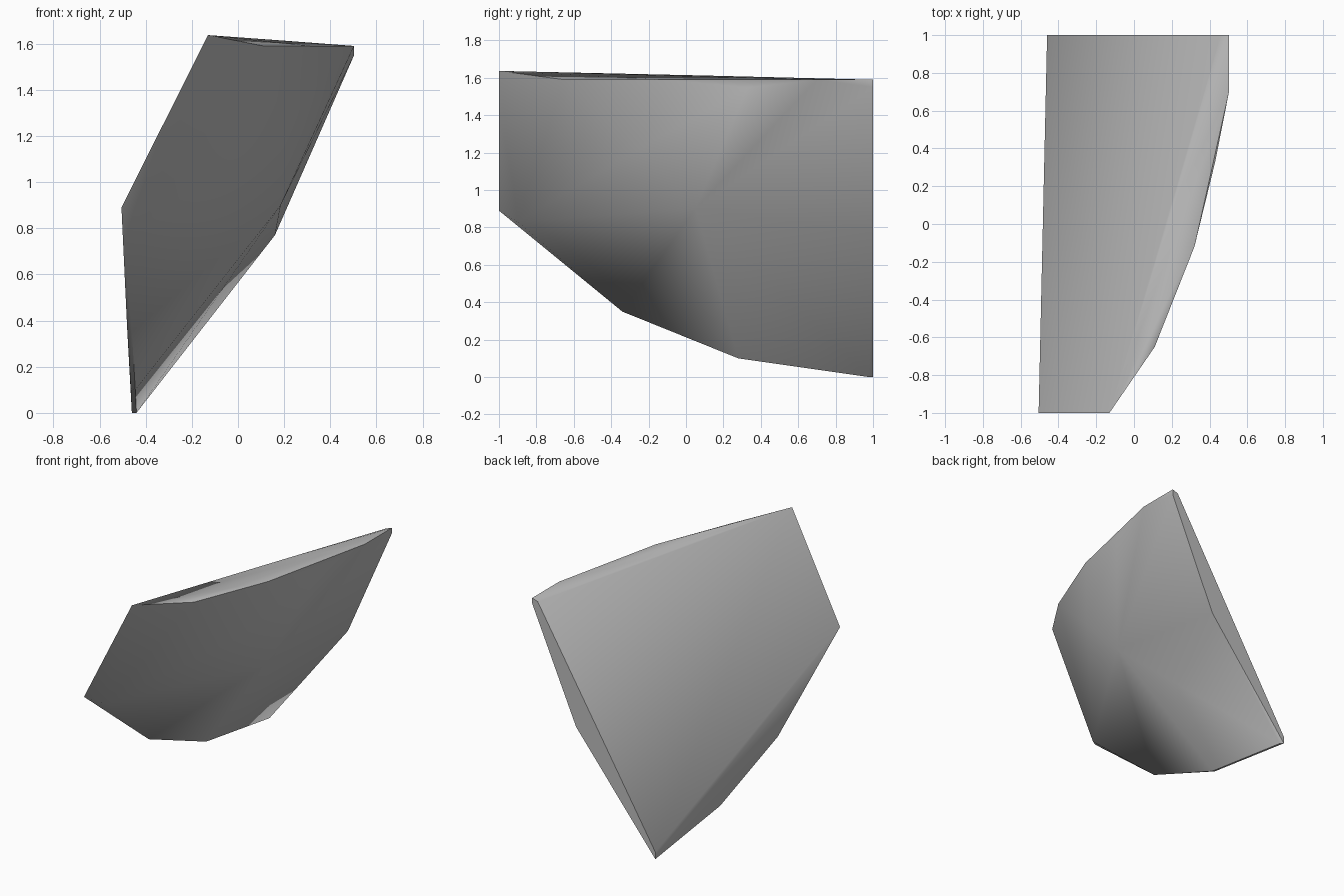
import bpy
import bmesh
from math import radians

# Remove the default cube
cube = bpy.data.objects.get("Cube")
if cube:
    bpy.data.objects.remove(cube, do_unlink=True)

# Stone material
stone = bpy.data.materials.new("grey stone")
stone.use_nodes = True
colour = (0.5, 0.5, 0.5, 1.0)
stone.diffuse_color = colour
stone.node_tree.nodes["Principled BSDF"].inputs["Base Color"].default_value = colour

# Corner outlines of the broken slab
top_rim = [(-.13, -1, 1.637), (.11, -.65, 1.59), (.32, -.12, 1.59), (.43, .33, 1.548),
           (.503, .7, 1.59), (.503, 1, 1.59), (.46, 1, 1.575), (.2, .07, 1.613)]
bottom_rim = [(-.505, -1, .89), (-.40, -.9, .83), (-.46, -.34, .35), (-.48, -.34, .36),
              (-.445, .28, .10), (-.465, .28, .105), (-.44, .98, 0), (-.46, 1, 0), (-.46, 1, .05)]
back_edge = [(.503, 1, 1.55), (.16, 1, .77)]
bulge = [(.185, .05, .9), (.2, -.25, 1.22)]

# Wrap the corners in one faceted shell
bm = bmesh.new()
for point in top_rim + bottom_rim + back_edge + bulge:
    bm.verts.new(point)
hull = bmesh.ops.convex_hull(bm, input=bm.verts)
unused = {g for g in hull["geom_interior"] + hull["geom_unused"] if isinstance(g, bmesh.types.BMVert)}
bmesh.ops.delete(bm, geom=list(unused), context='VERTS')
bmesh.ops.recalc_face_normals(bm, faces=bm.faces)

mesh = bpy.data.meshes.new("stone_shard")
bm.to_mesh(mesh)
bm.free()
mesh.materials.append(stone)
shard = bpy.data.objects.new("stone_shard", mesh)
bpy.context.collection.objects.link(shard)

# Smooth the gentle facets, keep the broken edges sharp
bpy.ops.object.select_all(action='DESELECT')
shard.select_set(True)
bpy.context.view_layer.objects.active = shard
bpy.ops.object.shade_smooth_by_angle(angle=radians(45))
